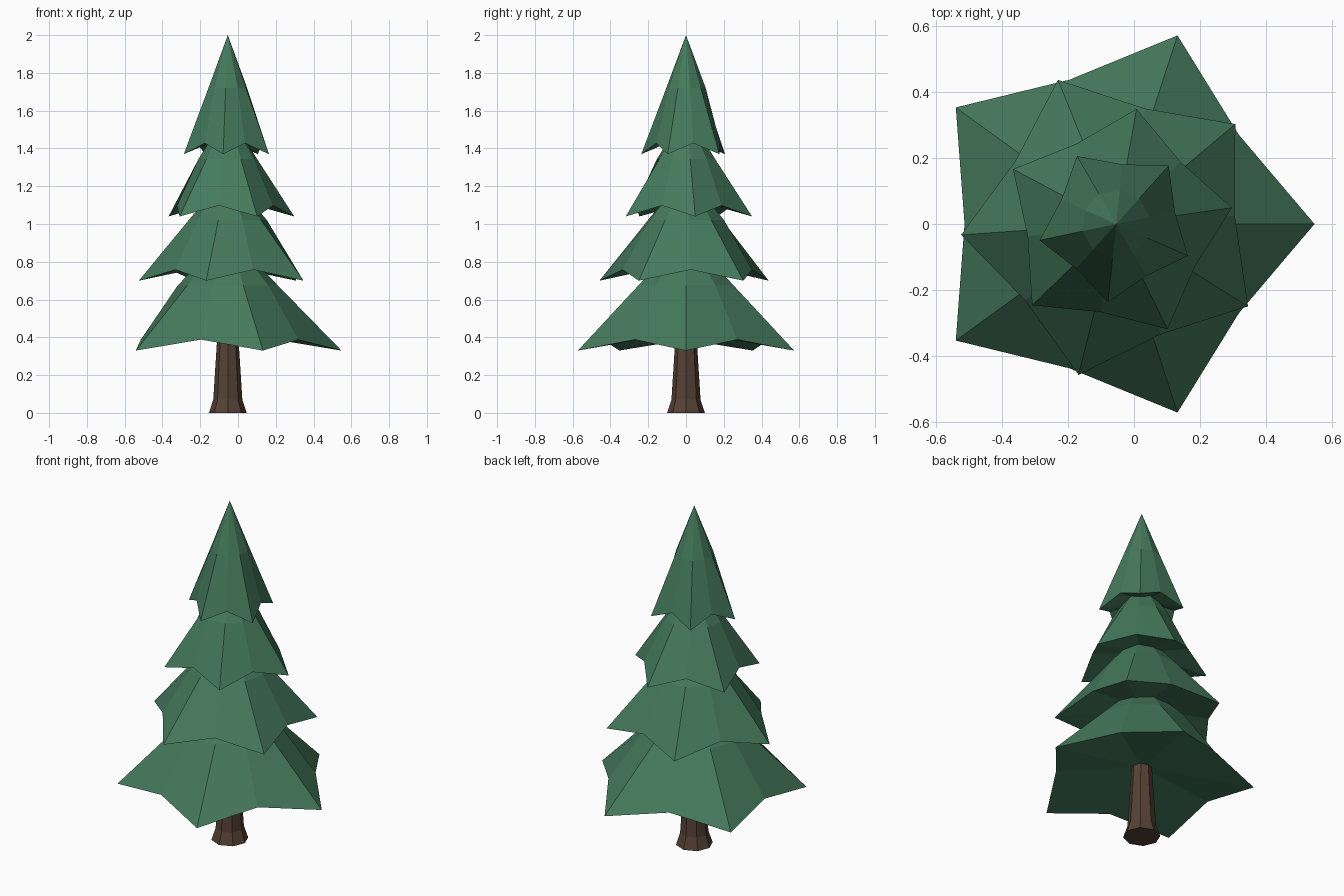
import bpy, bmesh
from math import cos, sin, radians, pi

if "Cube" in bpy.data.objects:
    bpy.data.objects.remove(bpy.data.objects["Cube"])

CX = -0.054  # axis of the tree


def material(name, rgb):
    m = bpy.data.materials.new(name)
    m.diffuse_color = (*rgb, 1)
    m.use_nodes = True
    m.node_tree.nodes["Principled BSDF"].inputs["Base Color"].default_value = m.diffuse_color
    return m


def finish(bm, name, mat):
    bmesh.ops.recalc_face_normals(bm, faces=bm.faces)
    me = bpy.data.meshes.new(name)
    bm.to_mesh(me)
    bm.free()
    me.materials.append(mat)
    ob = bpy.data.objects.new(name, me)
    ob.location.x = CX
    bpy.context.collection.objects.link(ob)


def ring(bm, n, start, radii, heights):
    """Ring of n vertices; radii and heights repeat around it."""
    verts = []
    for i in range(n):
        a, r = start + 2 * pi * i / n, radii[i % len(radii)]
        verts.append(bm.verts.new((r * cos(a), r * sin(a), heights[i % len(heights)])))
    return verts


def bridge(bm, a, b):
    n = len(a)
    for i in range(n):
        j = (i + 1) % n
        bm.faces.new((a[i], a[j], b[j], b[i]))


def fan(bm, loop, z):
    c = bm.verts.new((0, 0, z))
    for i in range(len(loop)):
        bm.faces.new((loop[i], loop[(i + 1) % len(loop)], c))


green = material("needles", (0.06, 0.195, 0.107))
brown = material("bark", (0.09, 0.053, 0.035))

# Flared eight-sided trunk
bm = bmesh.new()
loops = [ring(bm, 8, 0, [r], [z])
         for r, z in [(0.10, 0), (0.077, 0.07), (0.058, 0.37), (0.052, 0.5)]]
for a, b in zip(loops, loops[1:]):
    bridge(bm, a, b)
bm.faces.new(loops[0])
bm.faces.new(loops[-1])
finish(bm, "trunk", brown)

# Four star-shaped branch tiers, each turned 40 degrees from the one below
# (tip radius, tip height, mid ring height, apex height)
tiers = [(0.602, 0.33, 0.675, 0.95), (0.472, 0.70, 1.02, 1.27),
         (0.355, 1.04, 1.345, 1.59), (0.238, 1.37, 1.72, 2.0)]
for k, (r, z, mid, top) in enumerate(tiers):
    bm = bmesh.new()
    turn = radians(40 * k)
    rim = ring(bm, 10, turn, [r, r * 0.765], [z, z + 0.058])
    upper = ring(bm, 10, turn, [r * 0.44], [mid])
    bridge(bm, rim, upper)
    fan(bm, upper, top)
    fan(bm, rim, z + 0.10)  # hollowed underside
    finish(bm, f"branch_tier_{k + 1}", green)
